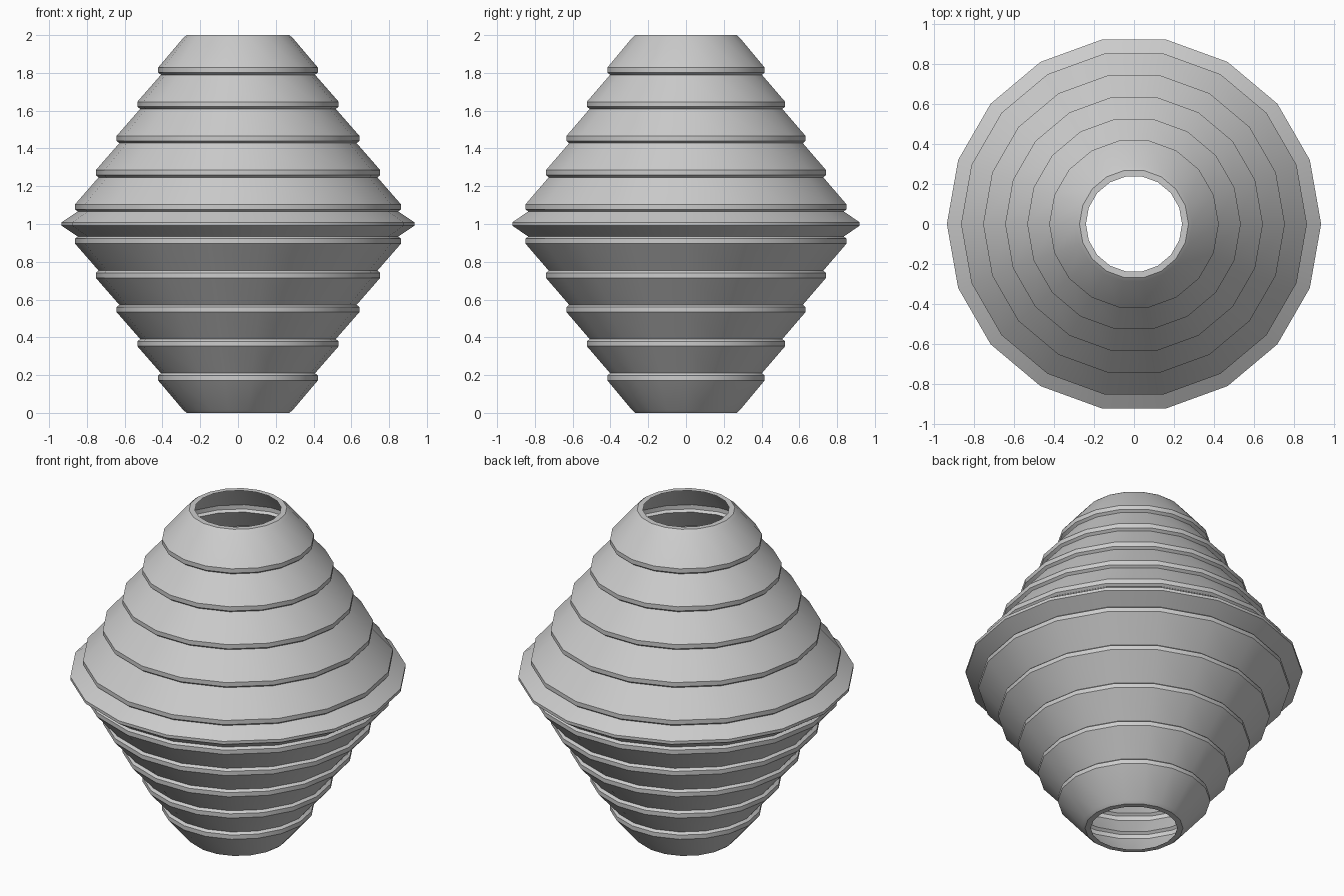
import bpy, bmesh, math

if "Cube" in bpy.data.objects:
    bpy.data.objects.remove(bpy.data.objects["Cube"])

SIDES = 18

# Upper half profile (radius, height): folded-in lip, then stepped tiers
half = [(0.24, 2.0), (0.272, 2.0), (0.29, 1.985)]
for i in range(5):
    r = 0.423 + 0.11 * i
    z = 1.815 - 0.181 * i
    half += [(r, z + 0.013), (r, z - 0.013), (r - 0.015, z - 0.025)]
half += [(0.934, 1.009)]

# Mirror the profile about the waist
profile = half + [(r, 2.0 - z) for r, z in reversed(half)]

# Revolve into an open shell
bm = bmesh.new()
rings = []
for r, z in profile:
    rings.append([bm.verts.new((r * math.cos(2 * math.pi * k / SIDES),
                                r * math.sin(2 * math.pi * k / SIDES), z))
                  for k in range(SIDES)])
for a, b in zip(rings, rings[1:]):
    for k in range(SIDES):
        n = (k + 1) % SIDES
        bm.faces.new((a[k], b[k], b[n], a[n]))

mesh = bpy.data.meshes.new("tiered_shade")
bm.to_mesh(mesh)
bm.free()
shade = bpy.data.objects.new("tiered_shade", mesh)
bpy.context.collection.objects.link(shade)

# Smooth tiers with crisp steps
bpy.context.view_layer.objects.active = shade
shade.select_set(True)
bpy.ops.object.shade_smooth_by_angle(angle=math.radians(35))
